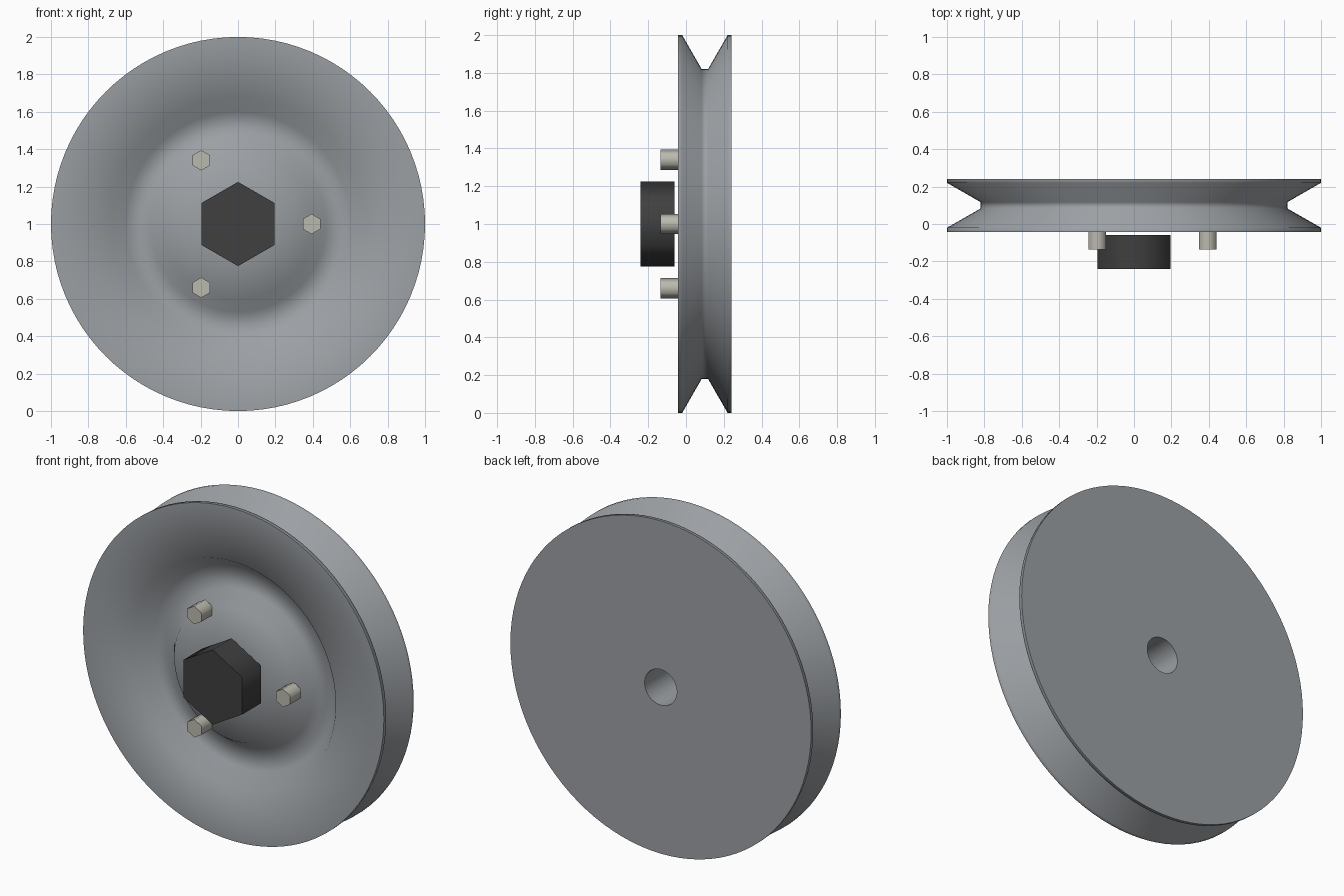
import bpy, bmesh
from math import cos, sin, pi, radians

if "Cube" in bpy.data.objects:
    bpy.data.objects.remove(bpy.data.objects["Cube"])

CENTRE_Z = 1.0


def material(name, rgb):
    m = bpy.data.materials.new(name)
    m.diffuse_color = (*rgb, 1)
    m.use_nodes = True
    m.node_tree.nodes["Principled BSDF"].inputs["Base Color"].default_value = m.diffuse_color
    return m


def smooth(obj, angle):
    bpy.ops.object.select_all(action='DESELECT')
    obj.select_set(True)
    bpy.context.view_layer.objects.active = obj
    bpy.ops.object.shade_smooth_by_angle(angle=radians(angle))


def lathe(name, profile, mat, segments=96):
    """Revolve a closed (radius, y) profile about the y axis."""
    bm = bmesh.new()
    rings = [[bm.verts.new((r * cos(2 * pi * i / segments), y,
                            r * sin(2 * pi * i / segments)))
              for i in range(segments)] for r, y in profile]
    for a, b in zip(rings, rings[1:] + rings[:1]):
        for i in range(segments):
            j = (i + 1) % segments
            bm.faces.new((a[i], a[j], b[j], b[i]))
    bmesh.ops.recalc_face_normals(bm, faces=bm.faces)
    mesh = bpy.data.meshes.new(name)
    bm.to_mesh(mesh)
    bm.free()
    obj = bpy.data.objects.new(name, mesh)
    bpy.context.collection.objects.link(obj)
    obj.location.z = CENTRE_Z
    mesh.materials.append(mat)
    smooth(obj, 65)
    return obj


def hex_prism(name, x, z, radius, y0, y1, mat):
    """Hexagonal bar along y with a corner pointing up."""
    bpy.ops.mesh.primitive_cylinder_add(
        vertices=6, radius=radius, depth=y1 - y0,
        location=(x, (y0 + y1) / 2, z), rotation=(pi / 2, 0, 0))
    obj = bpy.context.object
    obj.name = name
    obj.data.materials.append(mat)
    smooth(obj, 65)
    return obj


# Grooved wheel: flat rim, ring-shaped recess, raised hub, V groove, bore
profile = [(0.107, -0.035), (0.40, -0.035), (0.47, 0.06), (0.60, 0.06),
           (0.68, -0.043), (1.0, -0.043), (1.0, -0.02), (0.82, 0.083),
           (0.82, 0.117), (1.0, 0.22), (1.0, 0.24), (0.107, 0.24)]
lathe("pulley_wheel", profile, material("wheel_steel", (0.33, 0.35, 0.37)))

# Central hexagonal nut
hex_prism("centre_nut", 0, CENTRE_Z, 0.225, -0.24, -0.06,
          material("dark_steel", (0.05, 0.05, 0.05)))

# Three small bolts around the hub
bolt_mat = material("bolt_metal", (0.5, 0.49, 0.43))
for k in range(3):
    a = 2 * pi * k / 3
    hex_prism(f"hub_bolt_{k + 1}", 0.393 * cos(a), CENTRE_Z + 0.393 * sin(a),
              0.054, -0.135, -0.03, bolt_mat)
